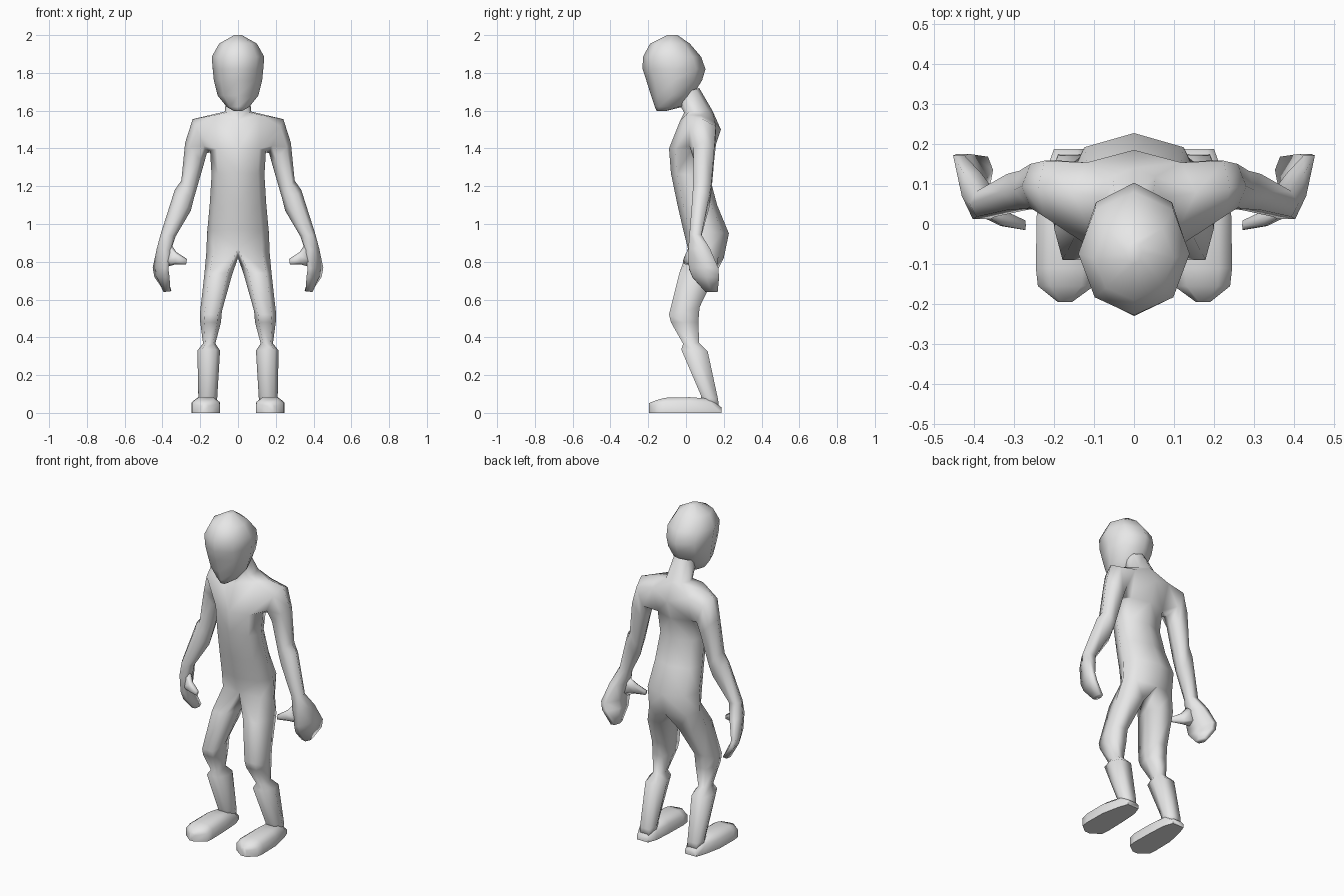
import bpy, bmesh
from math import sin, cos, pi, radians

if "Cube" in bpy.data.objects:
    bpy.data.objects.remove(bpy.data.objects["Cube"])

skin = bpy.data.materials.new("light_grey")
skin.diffuse_color = (0.8, 0.8, 0.8, 1)
skin.use_nodes = True
skin.node_tree.nodes["Principled BSDF"].inputs["Base Color"].default_value = skin.diffuse_color


def ring(bm, points):
    return [bm.verts.new(p) for p in points]


def bridge(bm, a, b, closed=True):
    n = len(a)
    for i in range(n if closed else n - 1):
        j = (i + 1) % n
        bm.faces.new((a[i], a[j], b[j], b[i]))


def loft(bm, rings, start_cap=False, end_cap=True):
    for a, b in zip(rings, rings[1:]):
        bridge(bm, a, b)
    if start_cap:
        bm.faces.new(rings[0])
    if end_cap:
        bm.faces.new(rings[-1])


def finish(bm, name, mirror=True, angle=180):
    bmesh.ops.recalc_face_normals(bm, faces=bm.faces[:])
    me = bpy.data.meshes.new(name)
    bm.to_mesh(me)
    bm.free()
    me.materials.append(skin)
    ob = bpy.data.objects.new(name, me)
    bpy.context.collection.objects.link(ob)
    bpy.ops.object.select_all(action='DESELECT')
    ob.select_set(True)
    bpy.context.view_layer.objects.active = ob
    bpy.ops.object.shade_smooth_by_angle(angle=radians(angle))
    if mirror:
        mod = ob.modifiers.new("mirror", 'MIRROR')
        mod.merge_threshold = 0.0005
    return ob


def torso_ring(zf, yf, zb, yb, hw, bump=0):
    # half ring from front centre, round the side, to back centre
    pts = []
    for i in range(5):
        t = i * pi / 4
        k = (1 - cos(t)) / 2
        x = hw * (0, .76, 1, .76, 0)[i]
        pts.append((x, yf + (yb - yf) * k, zf + (zb - zf) * k + bump * sin(t)))
    return pts


def arm_ring(xo, zo, xi, zi, yc, hy, shear=0):
    # six points between an outer and an inner line
    pts = []
    for a in (145, 90, 35, -35, -90, -145):
        k = (1 + sin(radians(a))) / 2
        dy = hy * cos(radians(a)) / cos(radians(35))
        pts.append((xi + (xo - xi) * k + shear * dy, yc + dy, zi + (zo - zi) * k))
    return pts


def leg_ring(xi, xo, zf, yf, zb, yb):
    pts = []
    for a in (120, 60, 0, -60, -120, 180):
        k = (1 - sin(radians(a)) / sin(pi / 3)) / 2
        x = (xi + xo) / 2 + (xo - xi) / 2 * cos(radians(a)) * (1 if a in (0, 180) else 1.25)
        pts.append((x, yf + (yb - yf) * k, zf + (zb - zf) * k))
    return pts


# body: torso and neck, with arm and leg grown from its openings
bm = bmesh.new()
torso = [ring(bm, torso_ring(*r)) for r in (
    (.87, .01, .82, .20, .168),
    (.97, -.015, .95, .227, .163),
    (1.10, -.045, 1.10, .165, .15),
    (1.27, -.08, 1.25, .125, .14),
    (1.40, -.09, 1.38, .145, .148),
    (1.55, -.03, 1.50, .185, .155, .05),
    (1.59, -.01, 1.60, .14, .07),
    (1.68, -.06, 1.72, .07, .06),
)]
for n, (a, b) in enumerate(zip(torso, torso[1:])):
    if n == 4:  # leave the shoulder open for the arm
        bridge(bm, a[:2], b[:2], False)
        bridge(bm, a[3:], b[3:], False)
    else:
        bridge(bm, a, b, False)

# arm and hand
low, top = torso[4], torso[5]
arm = [[top[1], top[2], top[3], low[3], low[2], low[1]]]
arm += [ring(bm, arm_ring(*r)) for r in (
    (.24, 1.555, .165, 1.375, .088, .07),
    (.28, 1.43, .18, 1.32, .095, .055),
    (.30, 1.23, .235, 1.13, .085, .048),
    (.335, 1.18, .25, 1.07, .08, .045),
    (.41, .945, .33, .935, .05, .032),
    (.43, .87, .355, .86, .07, .058, .2),
    (.435, .77, .385, .76, .093, .078, .35),
    (.43, .72, .375, .715, .105, .07, .35),
    (.395, .64, .352, .645, .135, .033, .1),
)]
loft(bm, arm)

# thumb
thumb = [ring(bm, arm_ring(*r)) for r in (
    (.365, .91, .39, .77, .05, .03),
    (.325, .85, .335, .785, .015, .02),
    (.27, .815, .275, .785, -.003, .012),
)]
loft(bm, thumb, True)

# leg
crotch = bm.verts.new((0, .09, .82))
leg = [torso[0] + [crotch]]
leg += [ring(bm, leg_ring(*r)) for r in (
    (.03, .178, .74, -.035, .73, .155),
    (.085, .20, .52, -.09, .56, .072),
    (.09, .20, .48, -.08, .48, .065),
    (.12, .185, .365, -.015, .37, .07),
    (.095, .215, .335, -.025, .325, .115),
    (.11, .21, .09, .08, .07, .17),
    (.115, .205, .03, .08, .02, .175),
)]
loft(bm, leg)
finish(bm, "body")

# feet: sections along y, heel to toe
bm = bmesh.new()
rows = []
for y, xi, xo, h in (
    (.187, .125, .20, .03), (.13, .105, .22, .075), (.02, .098, .243, .083),
    (-.11, .095, .245, .08), (-.155, .10, .24, .068), (-.195, .155, .19, .052),
):
    w = (xo - xi) * .22
    rows.append(ring(bm, [(xi, y, 0), (xo, y, 0), (xo, y, h * .7),
                          (xo - w, y, h), (xi + w, y, h), (xi, y, h * .7)]))
loft(bm, rows, True)
finish(bm, "feet", angle=60)

# head
bm = bmesh.new()
rows = []
for z, yf, yb, hw in (
    (1.597, -.155, -.11, .02), (1.62, -.165, -.02, .06), (1.68, -.185, .035, .108),
    (1.76, -.21, .085, .128), (1.82, -.23, .103, .134), (1.885, -.228, .08, .139),
    (1.955, -.19, .02, .10), (2.0, -.10, -.045, .02),
):
    c, r = (yf + yb) / 2, (yb - yf) / 2
    rows.append(ring(bm, [(hw * sin(i * pi / 4), c - r * cos(i * pi / 4), z) for i in range(8)]))
loft(bm, rows, True)
finish(bm, "head", mirror=False)
